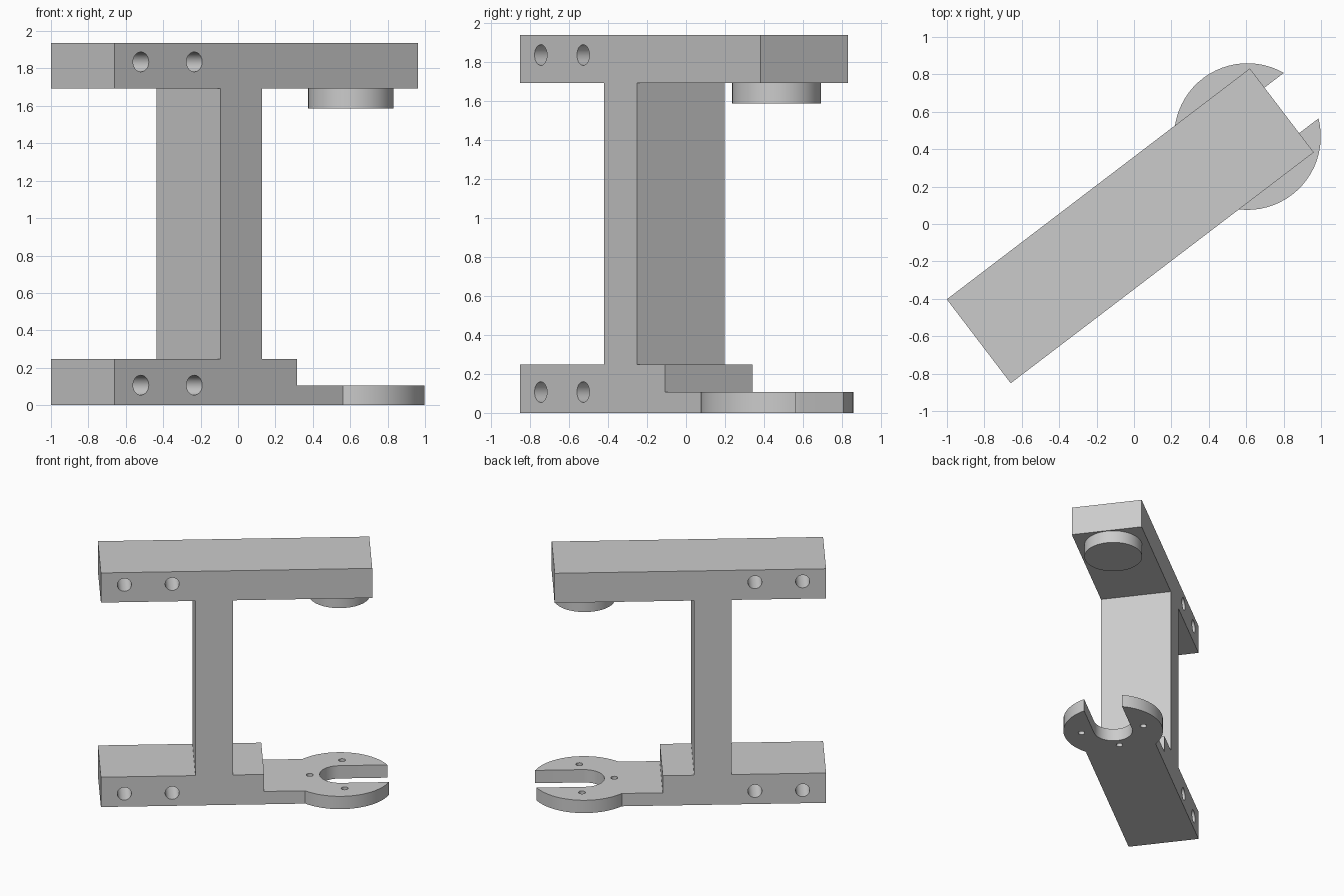
import bpy, bmesh
from math import radians, sin, cos, asin, pi
from mathutils import Matrix, Vector

if "Cube" in bpy.data.objects:
    bpy.data.objects.remove(bpy.data.objects["Cube"])

# Single plain grey material
GREY = (0.6, 0.6, 0.6, 1.0)
grey = bpy.data.materials.new("light grey")
grey.use_nodes = True
grey.diffuse_color = GREY
grey.node_tree.nodes["Principled BSDF"].inputs["Base Color"].default_value = GREY

# Local frame: x runs along the beams, y across them
PLACE = Matrix.Translation((-0.83, -0.627, 0)) @ Matrix.Rotation(radians(37.3), 4, 'Z')
HALF = 0.282       # half the beam width
HUB = 1.806        # centre of fork and pad along the beam
LENGTH = 2.037


def finish(name, bm):
    bmesh.ops.recalc_face_normals(bm, faces=bm.faces[:])
    mesh = bpy.data.meshes.new(name)
    bm.to_mesh(mesh)
    bm.free()
    mesh.materials.append(grey)
    ob = bpy.data.objects.new(name, mesh)
    ob.matrix_world = PLACE
    bpy.context.collection.objects.link(ob)
    return ob


def prism(name, points, push):
    """Extrude a closed outline along a vector."""
    bm = bmesh.new()
    face = bm.faces.new([bm.verts.new(p) for p in points])
    new = bmesh.ops.extrude_face_region(bm, geom=[face])["geom"]
    bmesh.ops.translate(bm, vec=push, verts=[v for v in new if isinstance(v, bmesh.types.BMVert)])
    return finish(name, bm)


def rods(name, centres, radius, depth, turn=Matrix(), segments=32):
    """One mesh holding a cylinder at each centre."""
    bm = bmesh.new()
    for c in centres:
        bmesh.ops.create_cone(bm, cap_ends=True, segments=segments, radius1=radius,
                              radius2=radius, depth=depth,
                              matrix=Matrix.Translation(c) @ turn)
    return finish(name, bm)


def drill(ob, cutter):
    """Cut the holes, then remove the cutter."""
    cutter.hide_render = True
    mod = ob.modifiers.new("holes", 'BOOLEAN')
    mod.operation, mod.solver, mod.object = 'DIFFERENCE', 'EXACT', cutter
    bpy.context.view_layer.objects.active = ob
    bpy.ops.object.modifier_apply(modifier=mod.name)
    bpy.data.objects.remove(cutter)


def arc(radius, start, end, steps):
    for i in range(steps + 1):
        a = start + (end - start) * i / steps
        yield (HUB + radius * cos(a), radius * sin(a))


# Frame: lower beam, post and upper beam as one side profile
top, under, low = 1.937, 1.692, 0.247
post_a, post_b, step = 0.71, 0.99, 1.226
profile = [(0, 0), (step, 0), (step, low), (post_b, low), (post_b, under),
           (LENGTH, under), (LENGTH, top), (0, top), (0, under),
           (post_a, under), (post_a, low), (0, low)]
frame = prism("frame", [(x, -HALF, z) for x, z in profile], Vector((0, 2 * HALF, 0)))

# Cross holes through both beams
holes = [(x, 0, z) for x in (0.176, 0.535) for z in (0.107, 1.835)]
drill(frame, rods("cross_hole_cutter", holes, 0.053, 1, Matrix.Rotation(pi / 2, 4, 'X')))

# Fork plate: round end with an open slot
R, SLOT, THICK = 0.392, 0.153, 0.106
join, tip = pi - asin(HALF / R), asin(SLOT / R)
outline = [(step, -HALF)]
outline += arc(R, -join, -tip, 20)
outline += arc(SLOT, -pi / 2, -3 * pi / 2, 20)
outline += arc(R, tip, join, 20)
outline += [(step, HALF)]
fork = prism("fork_plate", [(x, y, 0) for x, y in outline], Vector((0, 0, THICK)))

# Three small screw holes around the slot
screws = [(HUB - 0.227, 0, 0), (HUB + 0.025, 0.25, 0), (HUB + 0.025, -0.25, 0)]
drill(fork, rods("screw_hole_cutter", screws, 0.026, 1, segments=20))

# Round pad under the upper beam
pad = rods("round_pad", [(HUB - 0.004, 0, (1.587 + under) / 2)], 0.228, under - 1.587, segments=48)

# Smooth curved walls, keep corners sharp
bpy.ops.object.select_all(action='DESELECT')
for ob in (frame, fork, pad):
    ob.select_set(True)
bpy.context.view_layer.objects.active = frame
bpy.ops.object.shade_smooth_by_angle(angle=radians(30))
